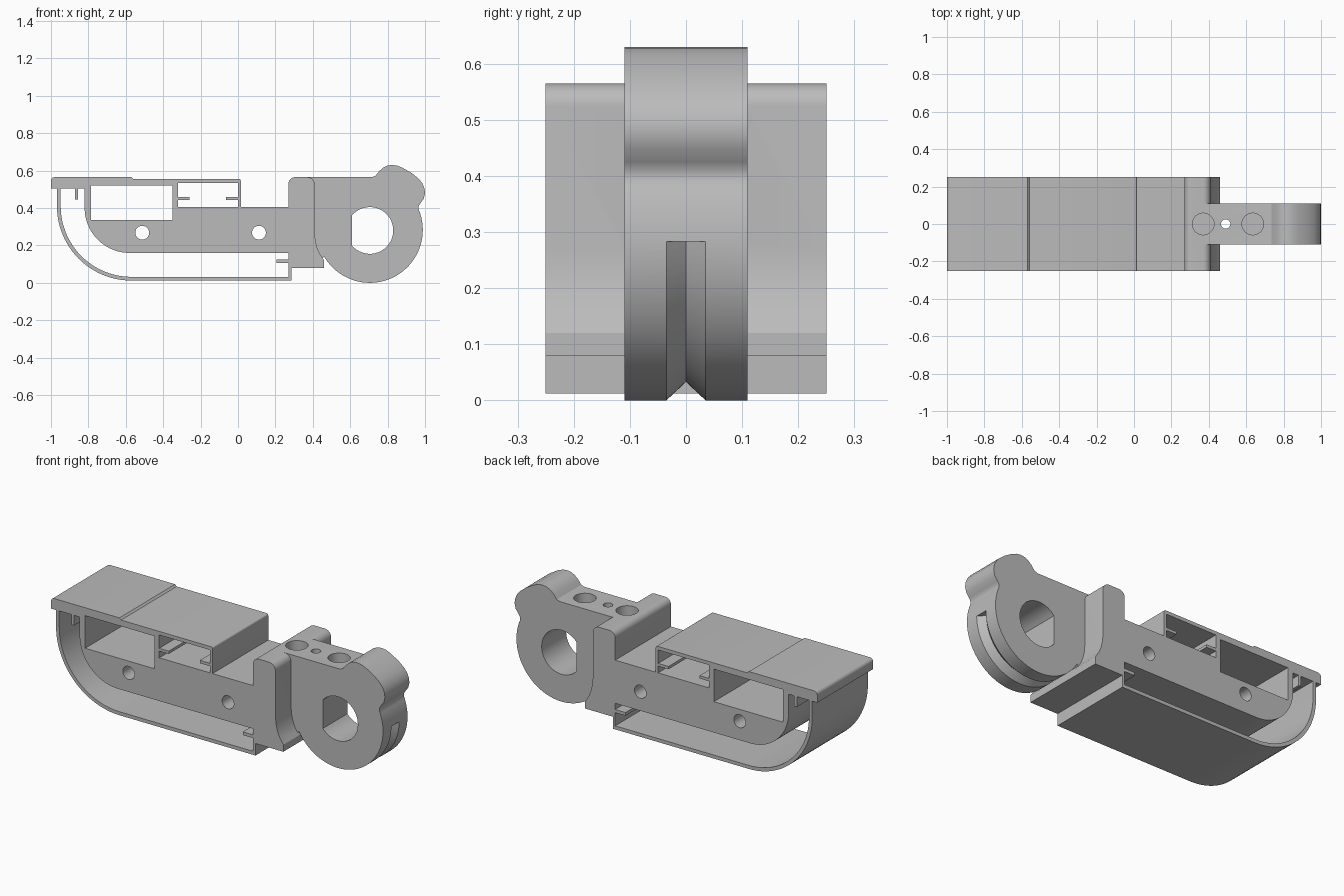
import bpy, bmesh
from math import sin, cos, radians
from mathutils import Matrix

if "Cube" in bpy.data.objects:
    bpy.data.objects.remove(bpy.data.objects["Cube"])

grey = bpy.data.materials.new("plain grey")
grey.use_nodes = True
grey.diffuse_color = (0.5, 0.5, 0.5, 1)
grey.node_tree.nodes["Principled BSDF"].inputs["Base Color"].default_value = (0.5, 0.5, 0.5, 1)


def arc(cx, cz, r, start, end, n=16):
    angles = [radians(start + (end - start) * i / n) for i in range(n + 1)]
    return [(cx + r * cos(a), cz + r * sin(a)) for a in angles]


def circle(cx, cz, r):
    return arc(cx, cz, r, 0, 350, 35)


def rect(x0, z0, x1, z1):
    return [(x0, z0), (x1, z0), (x1, z1), (x0, z1)]


def finish(name, bm):
    bmesh.ops.recalc_face_normals(bm, faces=bm.faces[:])
    mesh = bpy.data.meshes.new(name)
    bm.to_mesh(mesh)
    bm.free()
    mesh.materials.append(grey)
    obj = bpy.data.objects.new(name, mesh)
    bpy.context.scene.collection.objects.link(obj)
    return obj


def extrude_profile(name, half_width, loops):
    """Extrude an outline with inner openings across the width."""
    bm = bmesh.new()
    edges = []
    for loop in loops:
        vs = [bm.verts.new((x, -half_width, z)) for x, z in loop]
        edges += [bm.edges.new((vs[i - 1], vs[i])) for i in range(len(vs))]
    bmesh.ops.triangle_fill(bm, edges=edges, use_beauty=True, normal=(0, -1, 0))
    out = bmesh.ops.extrude_face_region(bm, geom=bm.faces[:], use_keep_orig=True)
    moved = [g for g in out["geom"] if isinstance(g, bmesh.types.BMVert)]
    bmesh.ops.translate(bm, verts=moved, vec=(0, 2 * half_width, 0))
    return finish(name, bm)


def combine(target, other, operation):
    mod = target.modifiers.new(operation, "BOOLEAN")
    mod.operation, mod.solver, mod.object = operation, "EXACT", other
    bpy.context.view_layer.update()
    graph = bpy.context.evaluated_depsgraph_get()
    mesh = bpy.data.meshes.new_from_object(target.evaluated_get(graph))
    target.modifiers.clear()
    target.data = mesh
    bpy.data.objects.remove(other)


def drill(target, x, r, bottom, top):
    bm = bmesh.new()
    bmesh.ops.create_cone(bm, cap_ends=True, segments=36, radius1=r, radius2=r,
                          depth=top - bottom,
                          matrix=Matrix.Translation((x, 0, (top + bottom) / 2)))
    cutter = finish("hole_cutter", bm)
    cutter.hide_render = True
    combine(target, cutter, "DIFFERENCE")


# Wide body: lid, curved shell, inner bar and shoulder block in one outline
outline = (
    [(-1, .503)] + arc(-.98, .545, .02, 180, 90, 5)
    + [(-.57, .565), (-.56, .555)] + arc(.005, .545, .01, 90, 0, 4)
    + [(.015, .405), (.27, .405)] + arc(.305, .53, .035, 180, 90, 8)
    + arc(.37, .525, .04, 90, 0, 8)
    + [(.41, .27), (.414, .225), (.424, .185), (.438, .153), (.46, .12),
       (.46, .08), (.285, .08), (.285, .012)]
    + arc(-.57, .41, .398, 270, 180, 24) + [(-.968, .503)])

# Curved gap between shell and bar, with its two tabs
gap = (
    [(-.948, .503), (-.872, .503), (-.872, .445), (-.855, .445),
     (-.855, .503), (-.82, .503)]
    + arc(-.58, .40, .24, 180, 270, 20)
    + [(.27, .16), (.27, .125), (.205, .125), (.205, .107), (.27, .107), (.27, .032)]
    + arc(-.57, .41, .378, 270, 180, 24))

# Right hand window with a tab on each side
tab_window = [
    (-.32, .405), (0, .405), (0, .443), (-.065, .443), (-.065, .459), (0, .459),
    (0, .535), (-.32, .535), (-.32, .459), (-.26, .459), (-.26, .443), (-.32, .443)]

body = extrude_profile("clip_body_with_arm", .25, [
    outline, gap, tab_window, rect(-.785, .335, -.35, .52),
    circle(-.512, .268, .037), circle(.112, .268, .037)])

# Narrow pivot arm with a rounded nose and a flat-sided bore
PX, PZ, R = .705, .283, .283
arm_outline = (
    [(.31, .13), (.31, .565), (.715, .565), (.735, .572), (.755, .597), (.775, .615),
     (.80, .627), (.825, .63), (.85, .627), (.88, .615), (.93, .586), (.965, .558),
     (.985, .533), (.997, .505), (1.0, .48), (.993, .45), (.975, .425), (.966, .41)]
    + arc(PX, PZ, R, 23, -150, 60) + [(.45, .13)])
arm = extrude_profile("pivot_arm", .11,
                      [arm_outline, arc(PX, .28, .125, -139.5, 139.5, 36)])

# V groove around the lower rim of the arm
bm = bmesh.new()
rings = []
for i in range(49):
    a = radians(-146 * i / 48)
    rings.append([bm.verts.new((PX + r * cos(a), y, PZ + r * sin(a)))
                  for r, y in ((.25, 0), (.30, .053), (.30, -.053))])
for a, b in zip(rings, rings[1:]):
    for k in range(3):
        bm.faces.new((a[k - 1], a[k], b[k], b[k - 1]))
bm.faces.new(rings[0])
bm.faces.new(rings[-1])
groove = finish("groove_cutter", bm)
groove.hide_render = True
combine(arm, groove, "DIFFERENCE")
combine(body, arm, "UNION")

# Two blind screw pockets and one through hole in the top
drill(body, .37, .058, .46, .7)
drill(body, .635, .058, .46, .7)
drill(body, .49, .025, -.1, .7)

bpy.ops.object.select_all(action="DESELECT")
body.select_set(True)
bpy.context.view_layer.objects.active = body
bpy.ops.object.shade_smooth_by_angle(angle=radians(30))
